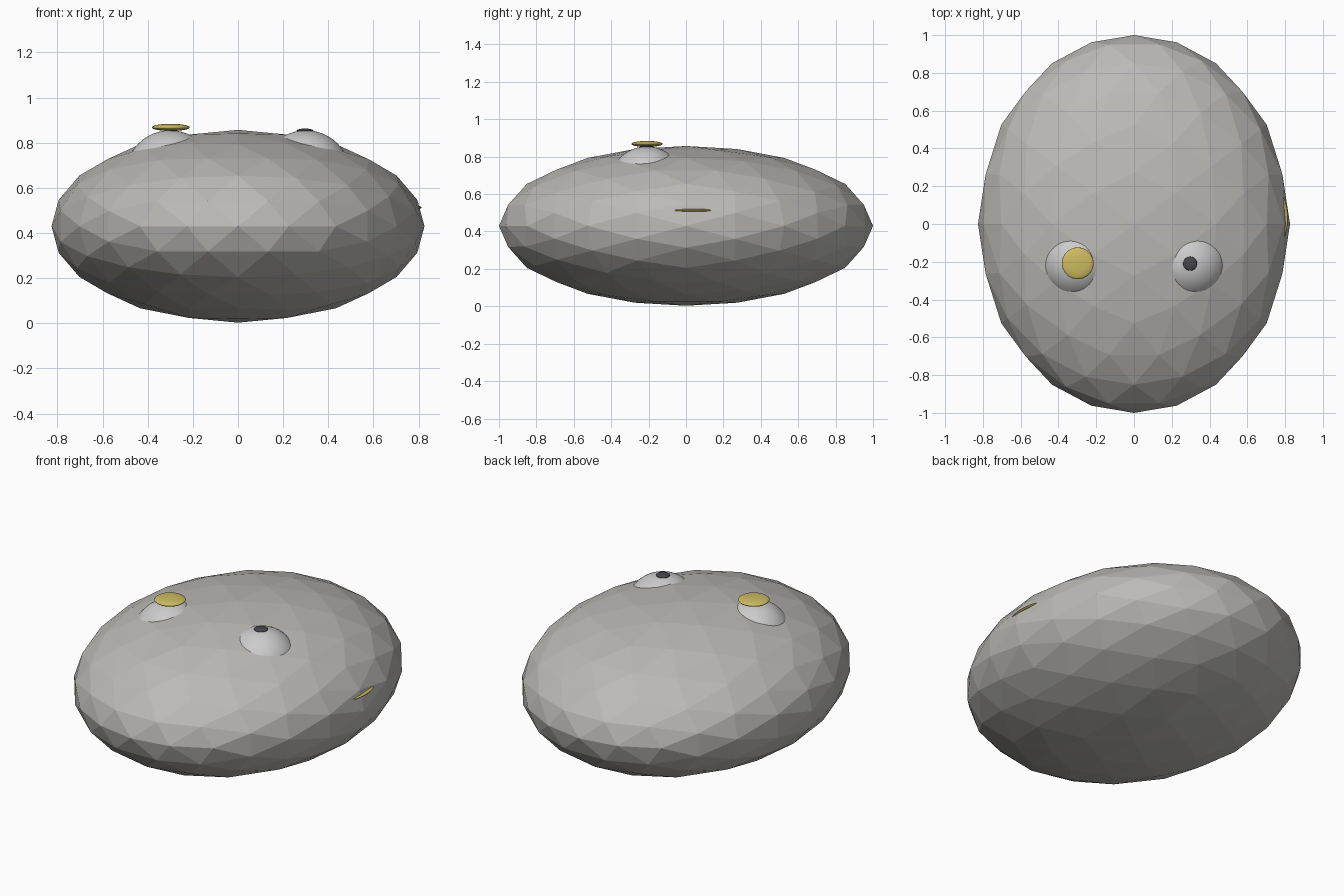
import bpy, bmesh

if "Cube" in bpy.data.objects:
    bpy.data.objects.remove(bpy.data.objects["Cube"])

def material(name, rgb):
    m = bpy.data.materials.new(name)
    m.diffuse_color = (*rgb, 1)
    m.use_nodes = True
    m.node_tree.nodes["Principled BSDF"].inputs["Base Color"].default_value = m.diffuse_color
    return m

def ellipsoid(name, loc, radii, mat, segments=48, rings=24):
    bpy.ops.mesh.primitive_uv_sphere_add(segments=segments, ring_count=rings, radius=1, location=loc)
    ob = bpy.context.object
    ob.name = name
    ob.scale = radii
    bpy.ops.object.transform_apply(location=False, rotation=False, scale=True)
    bpy.ops.object.shade_smooth()
    ob.data.materials.append(mat)
    return ob

stone = material("stone", (0.50, 0.49, 0.47))
white = material("eye_white", (0.80, 0.81, 0.83))
dark = material("pupil_dark", (0.06, 0.06, 0.07))
gold = material("gold", (0.62, 0.50, 0.12))

# Faceted body: icosahedron with its two-fold axes on x, y, z, subdivided twice
bm = bmesh.new()
t = (1 + 5 ** 0.5) / 2
for a in (-1, 1):
    for b in (-t, t):
        for co in ((a, b, 0), (0, a, b), (b, 0, a)):
            bm.verts.new(co)
bmesh.ops.convex_hull(bm, input=bm.verts[:])
for step in range(2):
    bmesh.ops.subdivide_edges(bm, edges=bm.edges[:], cuts=1, use_grid_fill=True)
    for v in bm.verts:
        v.co.normalize()
for v in bm.verts:
    v.co.x *= 0.826
    v.co.z *= 0.427
bmesh.ops.recalc_face_normals(bm, faces=bm.faces[:])
mesh = bpy.data.meshes.new("body")
bm.to_mesh(mesh)
bm.free()
body = bpy.data.objects.new("body", mesh)
body.location.z = 0.43
mesh.materials.append(stone)
bpy.context.collection.objects.link(body)

# Eyes, mostly sunk into the body
for side, name in ((-1, "left_eye"), (1, "right_eye")):
    ellipsoid(name, (side * 0.30, -0.21, 0.655), (0.2, 0.2, 0.2), white)

# Pupil on one eye, gold disc on the other
ellipsoid("pupil", (0.297, -0.21, 0.853), (0.037, 0.037, 0.010), dark, 32, 16)
ellipsoid("gold_eye_disc", (-0.298, -0.208, 0.868), (0.084, 0.084, 0.016), gold, 32, 16)

# Thin gold sliver in the right flank
ellipsoid("gold_side_sliver", (0.77, 0.03, 0.513), (0.044, 0.125, 0.010), gold, 32, 16)
